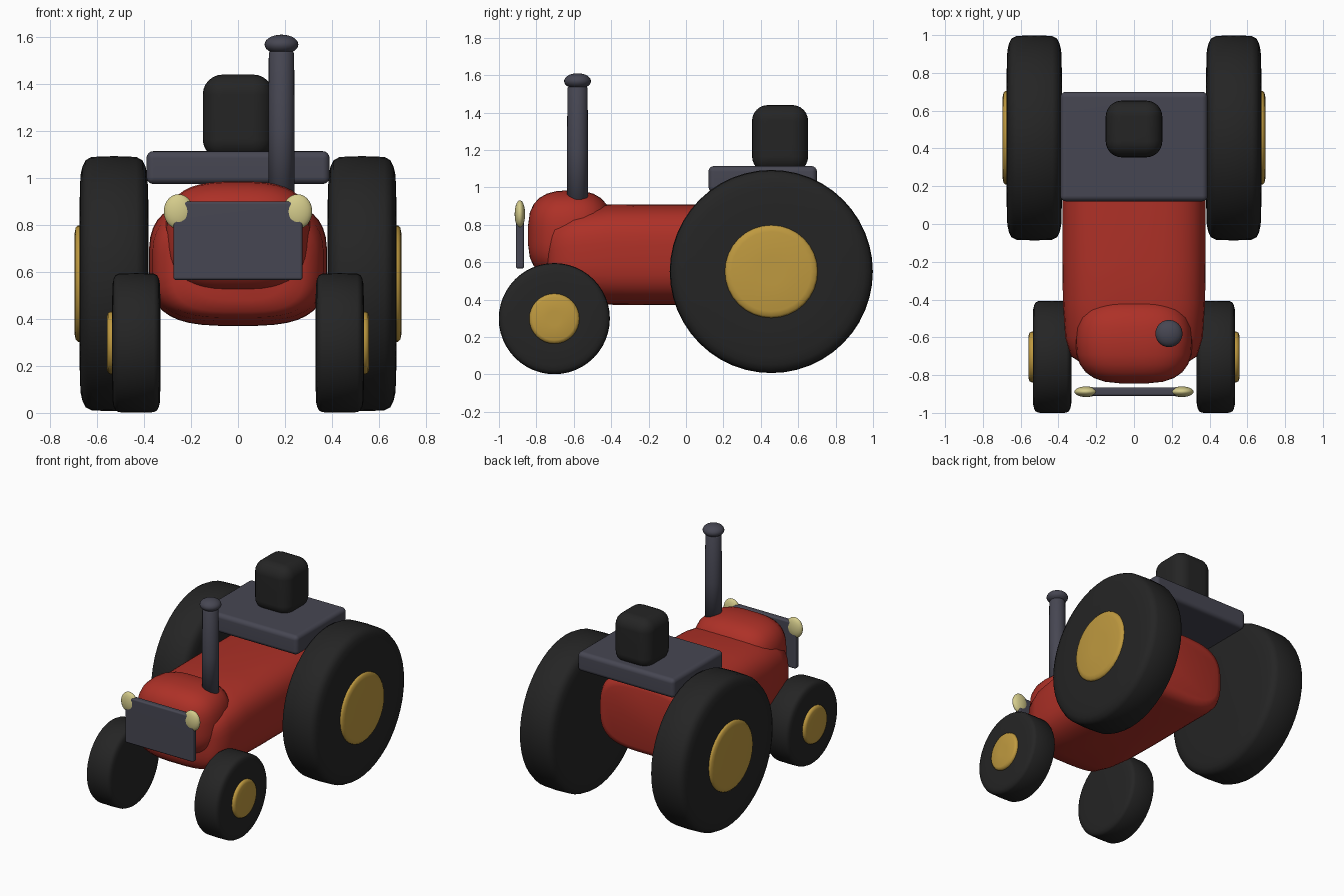
import bpy, bmesh, math
from mathutils import Vector, Matrix

if "Cube" in bpy.data.objects:
    bpy.data.objects.remove(bpy.data.objects["Cube"])


def material(name, rgb):
    m = bpy.data.materials.new(name)
    m.diffuse_color = (*rgb, 1)
    m.use_nodes = True
    m.node_tree.nodes["Principled BSDF"].inputs["Base Color"].default_value = m.diffuse_color
    return m


RED = material("red paint", (0.42, 0.030, 0.020))
RUBBER = material("black rubber", (0.018, 0.018, 0.018))
STEEL = material("dark grey steel", (0.062, 0.062, 0.085))
GOLD = material("gold hub", (0.52, 0.32, 0.05))
GLASS = material("pale yellow lamp", (0.66, 0.60, 0.26))


def finish(bm, name, mat):
    bmesh.ops.recalc_face_normals(bm, faces=bm.faces)
    mesh = bpy.data.meshes.new(name)
    bm.to_mesh(mesh)
    bm.free()
    mesh.materials.append(mat)
    mesh.shade_smooth()
    obj = bpy.data.objects.new(name, mesh)
    bpy.context.collection.objects.link(obj)
    return obj


def loft(name, mat, stations, power, sides=40):
    """Superellipse sections along y: (y, centre z, half width, half height)."""
    bm = bmesh.new()
    rings = []
    for y, cz, hx, hz in stations:
        ring = []
        for i in range(sides):
            a = math.tau * (i + 0.5) / sides
            c, s = math.cos(a), math.sin(a)
            ring.append(bm.verts.new((
                math.copysign(abs(c) ** (2 / power), c) * hx, y,
                cz + math.copysign(abs(s) ** (2 / power), s) * hz)))
        rings.append(ring)
    for r, q in zip(rings, rings[1:]):
        for i in range(sides):
            j = (i + 1) % sides
            bm.faces.new((r[i], r[j], q[j], q[i]))
    bm.faces.new(rings[0])
    bm.faces.new(rings[-1])
    return finish(bm, name, mat)


def lathe(name, mat, profile, centre, axis, sides=40):
    """Spin (offset, radius) points round an axis; both ends are closed."""
    bm = bmesh.new()
    turn = Vector((0, 0, 1)).rotation_difference(Vector(axis)).to_matrix()
    rings = [[bm.verts.new(Vector(centre) + turn @ Vector(
        (r * math.cos(math.tau * i / sides), r * math.sin(math.tau * i / sides), h)))
        for i in range(sides)] for h, r in profile]
    for r, q in zip(rings, rings[1:]):
        for i in range(sides):
            j = (i + 1) % sides
            bm.faces.new((r[i], r[j], q[j], q[i]))
    bm.faces.new(rings[0])
    bm.faces.new(rings[-1])
    return finish(bm, name, mat)


def box(name, mat, centre, size, bevel, segments=4):
    bm = bmesh.new()
    bmesh.ops.create_cube(bm, size=1, matrix=Matrix.Translation(centre) @ Matrix.Diagonal((*size, 1)))
    bmesh.ops.bevel(bm, geom=bm.edges[:], offset=bevel, segments=segments,
                    profile=0.5, affect='EDGES')
    obj = finish(bm, name, mat)
    obj.modifiers.new("face normals", 'WEIGHTED_NORMAL')
    return obj


def ball(name, mat, centre, radii):
    bm = bmesh.new()
    bmesh.ops.create_uvsphere(bm, u_segments=24, v_segments=14, radius=1,
                              matrix=Matrix.Translation(centre) @ Matrix.Diagonal((*radii, 1)))
    return finish(bm, name, mat)


# Main body, tapering into a rounded nose
loft("body", RED, [
    (-0.75, 0.62, 0.20, 0.14), (-0.735, 0.62, 0.28, 0.19), (-0.70, 0.625, 0.335, 0.22),
    (-0.60, 0.635, 0.365, 0.245), (-0.42, 0.64, 0.377, 0.268), (-0.2, 0.64, 0.38, 0.27),
    (0.38, 0.64, 0.38, 0.27), (0.44, 0.64, 0.375, 0.265), (0.48, 0.64, 0.355, 0.245),
    (0.492, 0.64, 0.32, 0.21)], 3.2)

# Raised rounded hood over the nose
hood = []
for k in range(13):
    t = -math.pi / 2 + math.pi * (k + 0.35) / 12.7
    grow = math.cos(t) ** 0.62
    hood.append((-0.62 + 0.225 * math.copysign(abs(math.sin(t)) ** 0.8, math.sin(t)),
                 0.745, 0.31 * grow, 0.24 * grow))
loft("hood", RED, hood, 3.0)

# Grille plate and headlights
box("grille", STEEL, (0, -0.888, 0.733), (0.55, 0.044, 0.335), 0.012, 3)
for side, label in ((1, "right"), (-1, "left")):
    ball(label + "_headlight", GLASS, (side * 0.253, -0.888, 0.857), (0.063, 0.028, 0.074))

# Exhaust stack with flared cap
lathe("exhaust_pipe", STEEL, [(0.85, 0.056), (1.2, 0.056), (1.53, 0.054), (1.545, 0.045)],
      (0.185, -0.58, 0), (0, 0, 1), 24)
ball("exhaust_cap", STEEL, (0.185, -0.58, 1.568), (0.072, 0.072, 0.042))

# Rear deck and seat
box("deck", STEEL, (0, 0.41, 1.044), (0.78, 0.58, 0.14), 0.03)
box("seat", RUBBER, (0, 0.503, 1.26), (0.30, 0.30, 0.36), 0.085, 6)


def wheel(label, x, y, z, radius, half, hub_radius, hub_out):
    side = math.copysign(1, x)
    c = radius * 0.08
    shoulder = [(half, radius * 0.6), (half - c * 0.1, radius * 0.85), (half - c * 0.3, radius - c),
                (half - c * 0.6, radius - c * 0.4), (half - c * 1.2, radius - c * 0.08)]
    profile = [(-h, r) for h, r in shoulder] + [(0, radius)] + shoulder[::-1]
    lathe(label + "_tyre", RUBBER, profile, (x, y, z), (side, 0, 0), 48)
    # Domed hub on the outer face only
    rim = hub_out - half
    lathe(label + "_hub", GOLD, [
        (half - 0.03, hub_radius), (half + rim * 0.3, hub_radius),
        (half + rim * 0.75, hub_radius * 0.96), (half + rim, hub_radius * 0.86),
        (half + rim, hub_radius * 0.3)], (x, y, z), (side, 0, 0), 32)


for side, label in ((1, "right"), (-1, "left")):
    wheel("rear_" + label, side * 0.528, 0.456, 0.55, 0.543, 0.147, 0.248, 0.168)
    wheel("front_" + label, side * 0.433, -0.704, 0.298, 0.297, 0.103, 0.134, 0.125)
